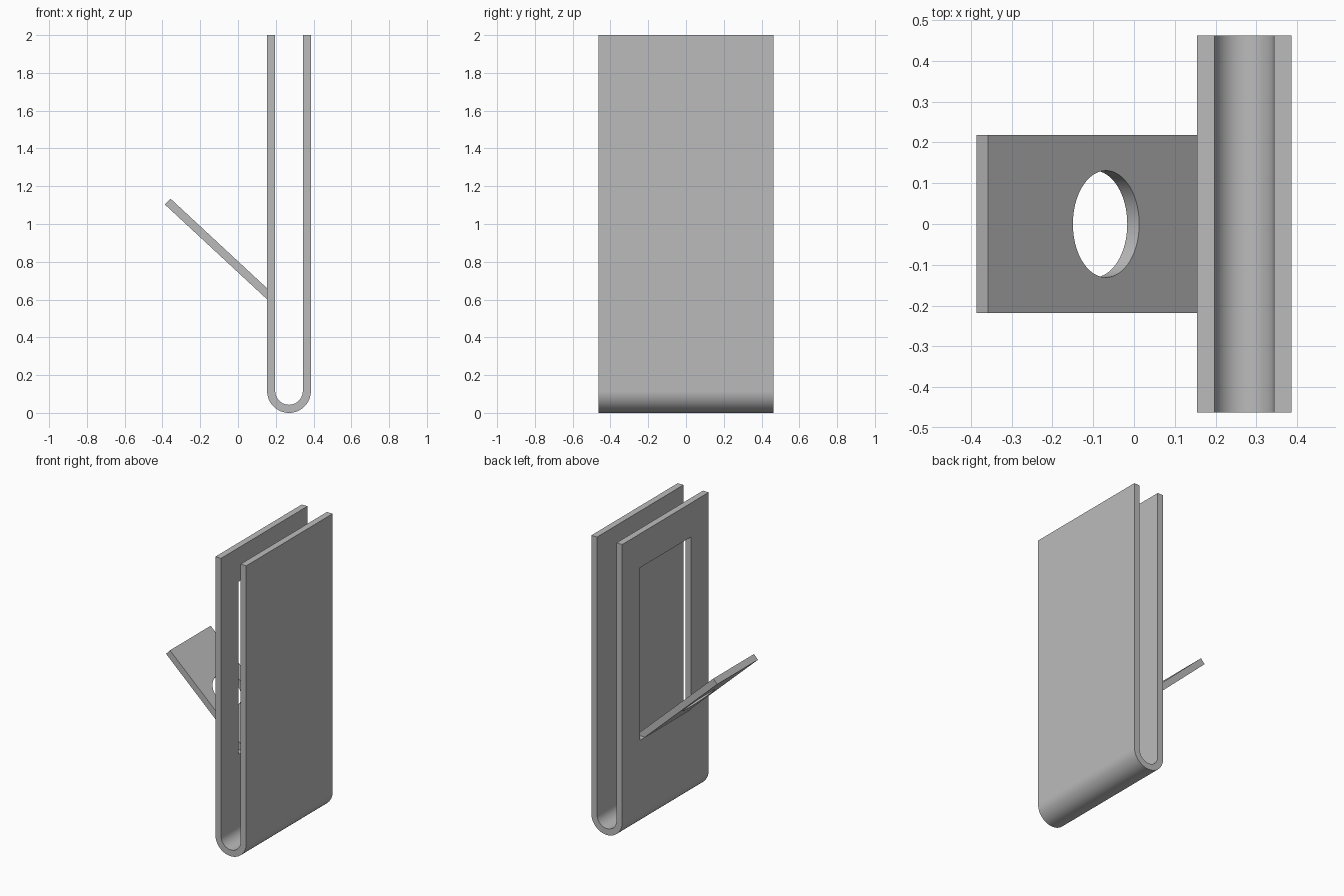
import bpy, bmesh, math
from mathutils import Vector, Matrix

if "Cube" in bpy.data.objects:
    bpy.data.objects.remove(bpy.data.objects["Cube"], do_unlink=True)

WALL = 0.043              # sheet thickness
MID_X, R_OUT = 0.27, 0.116  # bend centre and outer radius
HALF_DEPTH = 0.463
HEIGHT = 2.0

metal = bpy.data.materials.new("light grey metal")
metal.use_nodes = True
grey = (0.5, 0.5, 0.5, 1)
metal.diffuse_color = grey
metal.node_tree.nodes["Principled BSDF"].inputs["Base Color"].default_value = grey


def extrude_profile(name, points, half_depth):
    """Extrude an x-z outline symmetrically along y."""
    bm = bmesh.new()
    face = bm.faces.new([bm.verts.new((x, -half_depth, z)) for x, z in points])
    out = bmesh.ops.extrude_face_region(bm, geom=[face])
    moved = [v for v in out["geom"] if isinstance(v, bmesh.types.BMVert)]
    bmesh.ops.translate(bm, verts=moved, vec=(0, 2 * half_depth, 0))
    bmesh.ops.recalc_face_normals(bm, faces=bm.faces)
    return add_object(name, bm)


def add_object(name, bm):
    mesh = bpy.data.meshes.new(name)
    bm.to_mesh(mesh)
    bm.free()
    mesh.materials.append(metal)
    obj = bpy.data.objects.new(name, mesh)
    bpy.context.collection.objects.link(obj)
    return obj


def cut(obj, cutter):
    """Subtract the cutter, then discard it."""
    cutter.hide_render = True
    mod = obj.modifiers.new("cut", "BOOLEAN")
    mod.operation, mod.solver, mod.object = "DIFFERENCE", "EXACT", cutter
    select(obj)
    bpy.ops.object.modifier_apply(modifier=mod.name)
    bpy.data.objects.remove(cutter, do_unlink=True)


def select(obj):
    bpy.ops.object.select_all(action="DESELECT")
    obj.select_set(True)
    bpy.context.view_layer.objects.active = obj


def arc(radius, steps=32):
    """Lower half circle of the bend, from -x to +x."""
    angles = [math.pi * (1 + i / steps) for i in range(steps + 1)]
    return [(MID_X + radius * math.cos(a), R_OUT + radius * math.sin(a)) for a in angles]


# Folded U-shaped body
r_in = R_OUT - WALL
outline = [(MID_X - R_OUT, HEIGHT)] + arc(R_OUT) + [(MID_X + R_OUT, HEIGHT)]
outline += [(MID_X + r_in, HEIGHT)] + arc(r_in)[::-1] + [(MID_X - r_in, HEIGHT)]
body = extrude_profile("folded_body", outline, HALF_DEPTH)

# Window in the -x wall
window = [(0.1, 0.6), (0.25, 0.6), (0.25, 1.77), (0.1, 1.77)]
cut(body, extrude_profile("window_cutter", window, 0.275))

# Bent-out tab, its root ending inside the wall
root, tip = Vector((0.155, 0.6)), Vector((-0.387, 1.103))
along = (tip - root).normalized()
normal = Vector((along.y, -along.x))
top_root, top_tip = root + normal * WALL, tip + normal * WALL
end_x = 0.192


def slide(p):
    return p + along * ((end_x - p.x) / along.x)


tab = extrude_profile("bent_tab", [slide(root), tip, top_tip, slide(top_root)], 0.218)

# Oval hole through the tab
centre = root + along * 0.345 + normal * WALL / 2
bm = bmesh.new()
bmesh.ops.create_cone(bm, cap_ends=True, segments=64, radius1=1, radius2=1, depth=0.2)
axes = Matrix(((along.x, 0, normal.x), (0, 1, 0), (along.y, 0, normal.y))).to_4x4()
place = Matrix.Translation((centre.x, 0, centre.y)) @ axes @ Matrix.Diagonal((0.111, 0.131, 1, 1))
bmesh.ops.transform(bm, matrix=place, verts=bm.verts)
bmesh.ops.recalc_face_normals(bm, faces=bm.faces)
cut(tab, add_object("hole_cutter", bm))

for obj in (body, tab):
    select(obj)
    bpy.ops.object.shade_smooth_by_angle(angle=math.radians(30))
